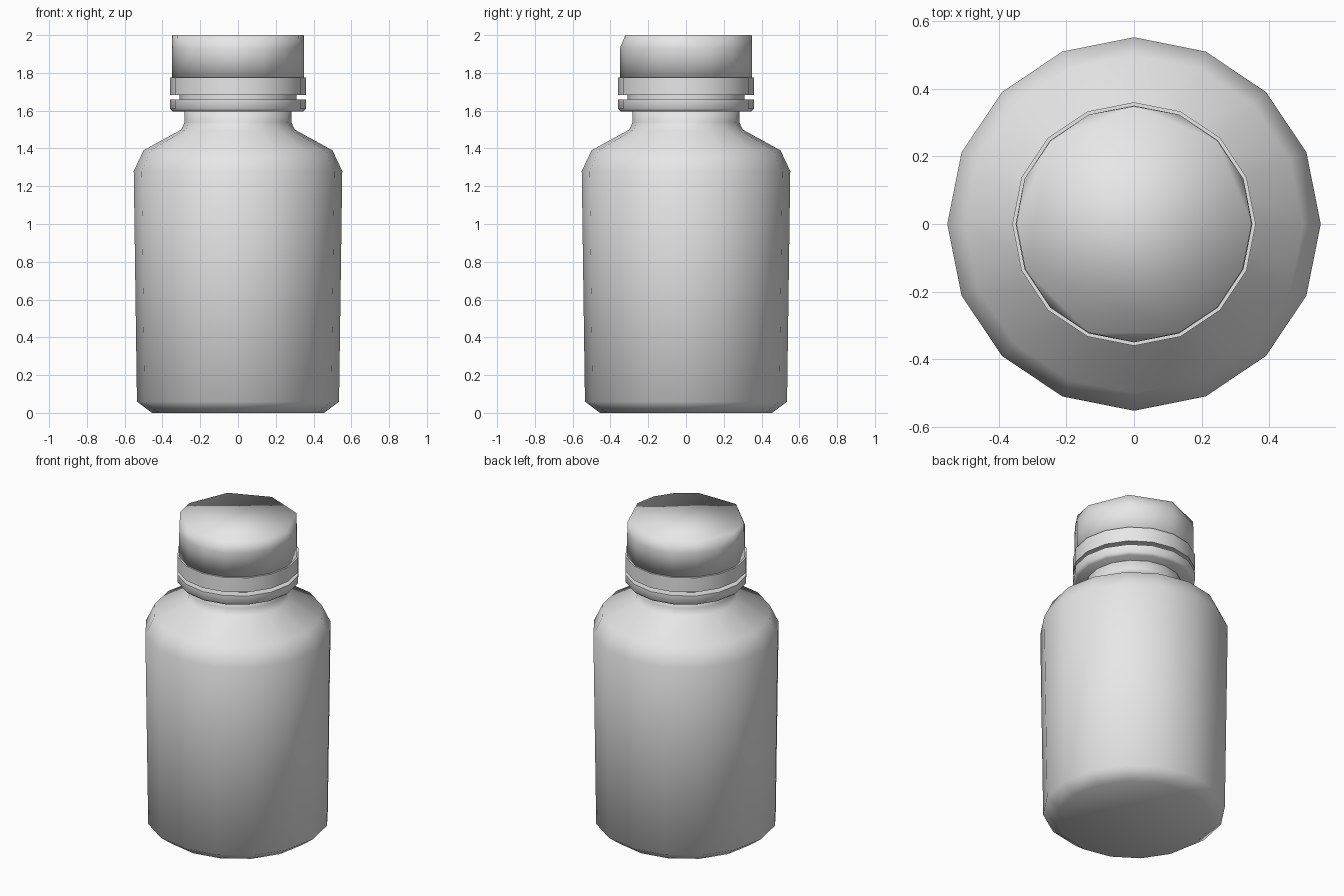
import bpy, bmesh
from math import cos, sin, radians, tau

SIDES = 16

cube = bpy.data.objects.get("Cube")
if cube:
    bpy.data.objects.remove(cube)

# One plain grey for everything
grey = bpy.data.materials.new("light_grey")
grey.use_nodes = True
grey.diffuse_color = (0.8, 0.8, 0.8, 1)
grey.node_tree.nodes["Principled BSDF"].inputs["Base Color"].default_value = (0.8, 0.8, 0.8, 1)


def lathe(name, profile, merged_top=(), smooth_angle=180):
    """Turn a (radius, height) profile into a closed solid; optionally merge
    some rim corners into their neighbours for a coarser top edge."""
    bm = bmesh.new()
    rings = [[bm.verts.new((r * cos(tau * i / SIDES), r * sin(tau * i / SIDES), z))
              for i in range(SIDES)] for r, z in profile]
    for low, high in zip(rings, rings[1:]):
        for i in range(SIDES):
            j = (i + 1) % SIDES
            bm.faces.new((low[i], low[j], high[j], high[i]))
    bm.faces.new(rings[0][::-1])
    bm.faces.new(rings[-1])
    top = rings[-1]
    bmesh.ops.weld_verts(bm, targetmap={top[i]: top[i - 1] for i in merged_top})
    bmesh.ops.recalc_face_normals(bm, faces=bm.faces)
    mesh = bpy.data.meshes.new(name)
    bm.to_mesh(mesh)
    bm.free()
    mesh.materials.append(grey)
    obj = bpy.data.objects.new(name, mesh)
    bpy.context.collection.objects.link(obj)
    bpy.ops.object.select_all(action="DESELECT")
    obj.select_set(True)
    bpy.context.view_layer.objects.active = obj
    if smooth_angle == 180:
        bpy.ops.object.shade_smooth()
    else:
        bpy.ops.object.shade_smooth_by_angle(angle=radians(smooth_angle))
    return obj


# Bottle: chamfered base, slightly flared wall, shoulder and neck
lathe("bottle_body", [(0.455, 0), (0.535, 0.06), (0.552, 1.28), (0.5, 1.39),
                      (0.3, 1.5), (0.282, 1.54), (0.282, 1.62)])

# Collar and tamper band, joined by a narrower neck
lathe("neck_collar", [(0.345, 1.595), (0.36, 1.61), (0.36, 1.658)], smooth_angle=50)
lathe("cap_neck", [(0.31, 1.65), (0.31, 1.69)], smooth_angle=50)
lathe("cap_band", [(0.36, 1.682), (0.36, 1.775)], smooth_angle=50)

# Screw cap with a coarse, softly shaded top edge
lathe("screw_cap", [(0.35, 1.77), (0.35, 1.93), (0.348, 2.0)],
      merged_top=(1, 3, 5, 7, 10, 12))
